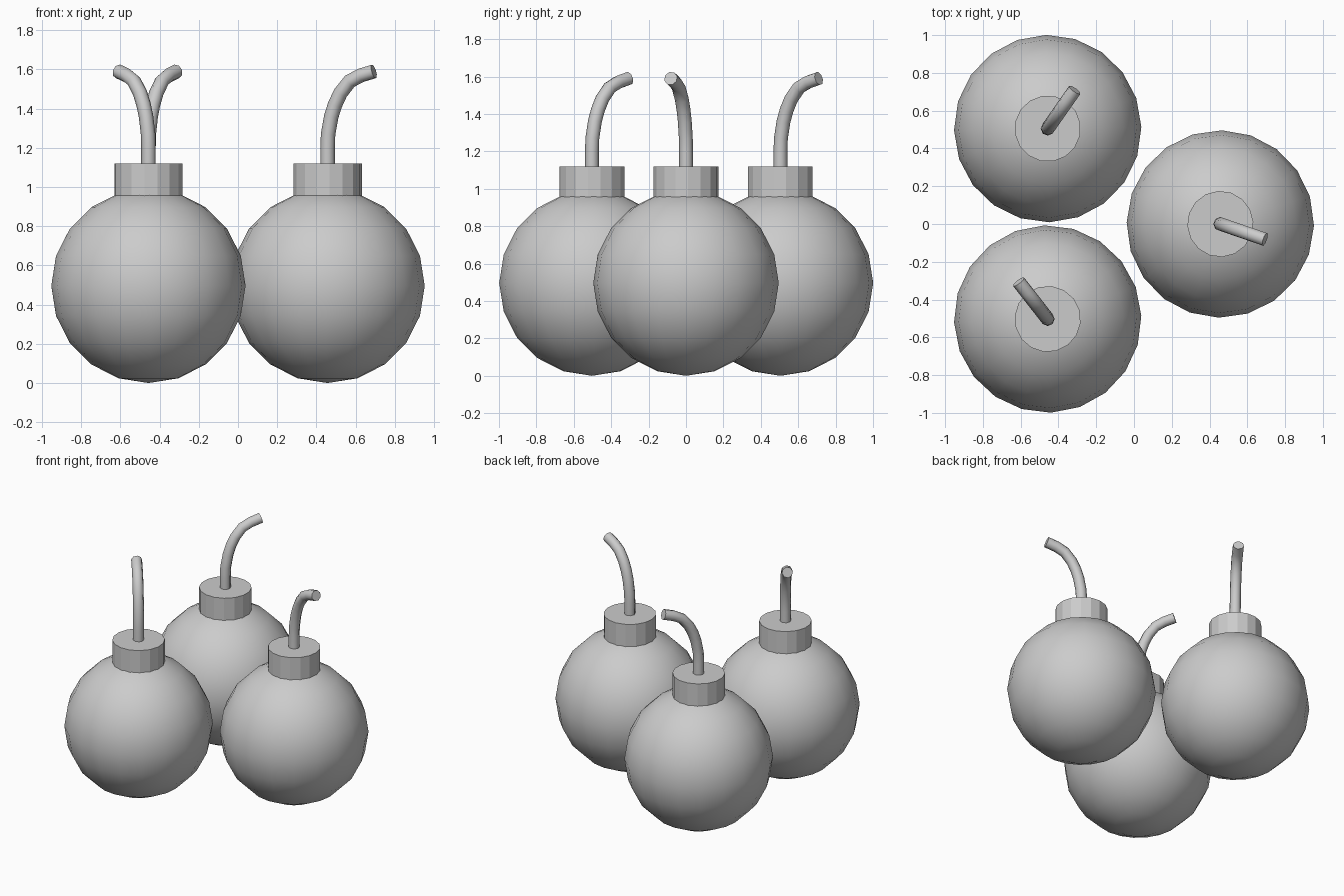
import bpy
from math import radians, sin, cos

if "Cube" in bpy.data.objects:
    bpy.data.objects.remove(bpy.data.objects["Cube"])

R = 0.496
# fuse profile: (distance outward, height)
FUSE = [(0, 1.10), (0, 1.20), (0.003, 1.27), (0.02, 1.36), (0.04, 1.42),
        (0.07, 1.48), (0.12, 1.54), (0.18, 1.57), (0.25, 1.59)]


def smooth(obj, angle):
    bpy.ops.object.select_all(action='DESELECT')
    obj.select_set(True)
    bpy.context.view_layer.objects.active = obj
    bpy.ops.object.shade_smooth_by_angle(angle=radians(angle))


def bomb(tag, x, y, heading):
    a = radians(heading)
    # round body
    bpy.ops.mesh.primitive_uv_sphere_add(segments=20, ring_count=10, radius=R,
                                         location=(x, y, R), rotation=(0, 0, a))
    body = bpy.context.object
    body.name = "body_" + tag
    smooth(body, 40)

    # collar on top
    bpy.ops.mesh.primitive_cylinder_add(vertices=16, radius=0.175, depth=0.22,
                                        location=(x, y, 1.01), rotation=(0, 0, a))
    collar = bpy.context.object
    collar.name = "collar_" + tag
    smooth(collar, 15)

    # bent fuse swept along its profile
    curve = bpy.data.curves.new("fuse_" + tag, 'CURVE')
    curve.dimensions = '3D'
    curve.bevel_depth = 0.037
    curve.bevel_resolution = 2
    curve.use_fill_caps = True
    spline = curve.splines.new('POLY')
    spline.points.add(len(FUSE) - 1)
    for p, (d, z) in zip(spline.points, FUSE):
        p.co = (x + d * cos(a), y + d * sin(a), z, 1)
    fuse = bpy.data.objects.new("fuse_" + tag, curve)
    bpy.context.collection.objects.link(fuse)
    bpy.ops.object.select_all(action='DESELECT')
    fuse.select_set(True)
    bpy.context.view_layer.objects.active = fuse
    bpy.ops.object.convert(target='MESH')
    smooth(bpy.context.object, 50)


# cluster of three
bomb("back", -0.457, 0.505, 55)
bomb("front", -0.457, -0.503, 128)
bomb("right", 0.457, 0.0, -19)
